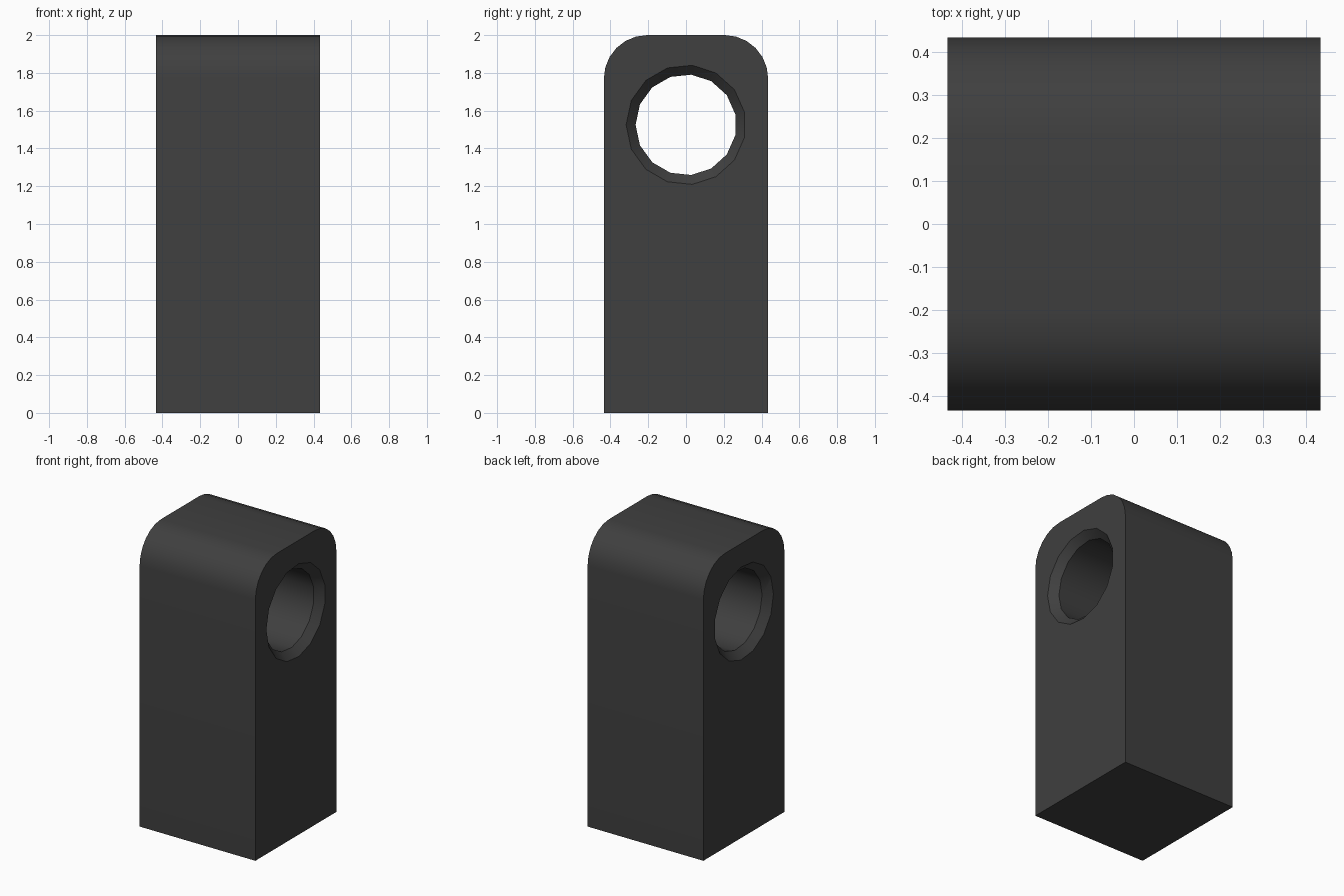
import bpy, bmesh, math

if "Cube" in bpy.data.objects:
    bpy.data.objects.remove(bpy.data.objects["Cube"])

HALF, HEIGHT = 0.435, 2.0
CORNER = 0.23
HOLE_Z, BORE_R, RIM_R, RIM_DEPTH, SIDES = 1.525, 0.267, 0.317, 0.05, 15


def add_object(name, bm):
    bmesh.ops.recalc_face_normals(bm, faces=bm.faces)
    mesh = bpy.data.meshes.new(name)
    bm.to_mesh(mesh)
    bm.free()
    obj = bpy.data.objects.new(name, mesh)
    bpy.context.collection.objects.link(obj)
    return obj


# Upright block with its two long top edges rounded
bm = bmesh.new()
bmesh.ops.create_cube(bm, size=1)
for v in bm.verts:
    v.co = (v.co.x * 2 * HALF, v.co.y * 2 * HALF, (v.co.z + 0.5) * HEIGHT)
top_edges = [e for e in bm.edges
             if all(v.co.z > 1 for v in e.verts)
             and abs(e.verts[0].co.y - e.verts[1].co.y) < 1e-5]
bmesh.ops.bevel(bm, geom=top_edges, offset=CORNER, segments=6, profile=0.5,
                affect='EDGES')
block = add_object("block", bm)

# Cutter: 15-sided bore along x, flaring to a chamfer at both ends
over = 0.02
flare = RIM_R + over * (RIM_R - BORE_R) / RIM_DEPTH
stations = [(-HALF - over, flare), (-HALF + RIM_DEPTH, BORE_R),
            (HALF - RIM_DEPTH, BORE_R), (HALF + over, flare)]
bm = bmesh.new()
rings = []
for x, r in stations:
    angles = [math.pi + 2 * math.pi * i / SIDES for i in range(SIDES)]
    rings.append([bm.verts.new((x, r * math.cos(a), HOLE_Z + r * math.sin(a)))
                  for a in angles])
for a, b in zip(rings, rings[1:]):
    for i in range(SIDES):
        j = (i + 1) % SIDES
        bm.faces.new((a[i], a[j], b[j], b[i]))
bm.faces.new(rings[0])
bm.faces.new(rings[-1])
cutter = add_object("hole_cutter", bm)
cutter.hide_render = True

# Cut the hole
mod = block.modifiers.new("hole", 'BOOLEAN')
mod.operation = 'DIFFERENCE'
mod.solver = 'EXACT'
mod.object = cutter
bpy.context.view_layer.objects.active = block
block.select_set(True)
bpy.ops.object.modifier_apply(modifier=mod.name)
bpy.data.objects.remove(cutter)

# Smooth curved areas, sharp rims and dark grey colour
bpy.ops.object.shade_smooth_by_angle(angle=math.radians(30))
mat = bpy.data.materials.new("dark_grey")
mat.diffuse_color = (0.05, 0.05, 0.05, 1)
mat.use_nodes = True
mat.node_tree.nodes["Principled BSDF"].inputs["Base Color"].default_value = mat.diffuse_color
block.data.materials.clear()
block.data.materials.append(mat)
